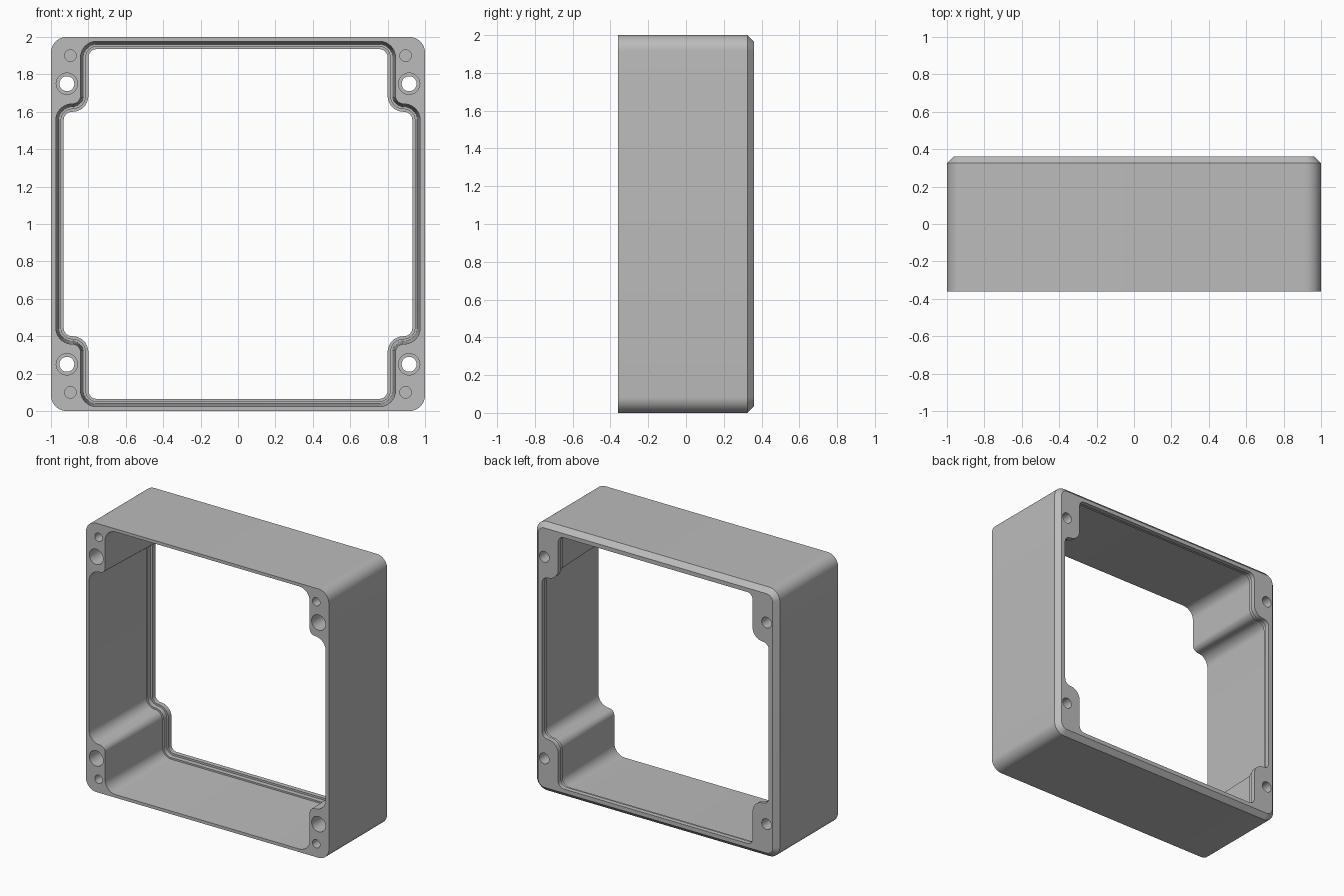
import bpy, bmesh, math
from mathutils import Vector

if "Cube" in bpy.data.objects:
    bpy.data.objects.remove(bpy.data.objects["Cube"])

grey = bpy.data.materials.new("mid grey")
grey.use_nodes = True
colour = (0.5, 0.5, 0.5, 1)
grey.diffuse_color = colour
grey.node_tree.nodes["Principled BSDF"].inputs["Base Color"].default_value = colour

FRONT, BACK = -0.36, 0.36


def rounded(corners, steps=10):
    """Closed outline from (x, z, radius) right-angle corners."""
    pts = []
    for i, (x, z, r) in enumerate(corners):
        p = Vector((x, z))
        a = (Vector(corners[i - 1][:2]) - p).normalized()
        b = (Vector(corners[(i + 1) % len(corners)][:2]) - p).normalized()
        centre = p + (a + b) * r
        for k in range(steps + 1):
            t = math.pi / 2 * k / steps
            pts.append(centre - b * r * math.cos(t) - a * r * math.sin(t))
    return pts


def loft(name, rings):
    """Solid through (y, outline) rings, closed at both ends."""
    bm = bmesh.new()
    loops = [[bm.verts.new((p.x, y, p.y + 1)) for p in pts] for y, pts in rings]
    n = len(loops[0])
    for a, b in zip(loops, loops[1:]):
        for i in range(n):
            bm.faces.new((a[i], a[(i + 1) % n], b[(i + 1) % n], b[i]))
    bm.faces.new(loops[0])
    bm.faces.new(loops[-1])
    bmesh.ops.recalc_face_normals(bm, faces=bm.faces)
    mesh = bpy.data.meshes.new(name)
    bm.to_mesh(mesh)
    bm.free()
    ob = bpy.data.objects.new(name, mesh)
    mesh.materials.append(grey)
    bpy.context.collection.objects.link(ob)
    return ob


def square(h, r):
    return rounded([(h, h, r), (-h, h, r), (-h, -h, r), (h, -h, r)])


def opening(o):
    """Square opening notched around the corner bosses, grown outward by o."""
    w, bx, bz = 0.932 + o, 0.80 + o, 0.60 + o
    inner, outer = 0.045 + o, 0.085 - o
    quarter = [(w, bz, inner), (bx, bz, outer), (bx, w + 0.003, inner)]
    pts = []
    for sx, sz in ((1, 1), (-1, 1), (-1, -1), (1, -1)):
        q = [(sx * x, sz * z, r) for x, z, r in quarter]
        pts += q if sx * sz > 0 else q[::-1]
    return rounded(pts)


def bore(name, x, z, r, y0, y1):
    steps = 32
    ring = [Vector((x + r * math.cos(math.tau * k / steps),
                    z + r * math.sin(math.tau * k / steps))) for k in range(steps)]
    return loft(name, [(y0, ring), (y1, ring)])


# Outer shell with chamfered back edge
frame = loft("enclosure_frame", [(FRONT, square(1, 0.085)),
                                 (0.325, square(1, 0.085)),
                                 (BACK, square(0.965, 0.05))])

# Tapered cavity with a stepped lip at the back
cutters = [loft("cavity_cutter", [
    (FRONT - 0.02, opening(0.042)), (FRONT, opening(0.042)),
    (0.29, opening(0.026)), (0.29, opening(0.014)),
    (0.325, opening(0.014)), (0.325, opening(0)), (BACK + 0.02, opening(0))])]

# Screw holes, counterbores and small blind holes in the bosses
for sx in (1, -1):
    for sz in (1, -1):
        x, z = sx * 0.915, sz * 0.75
        cutters += [
            bore("screw_hole_cutter", x, z, 0.04, FRONT - 0.02, BACK + 0.02),
            bore("counterbore_cutter", x, z, 0.057, FRONT - 0.02, 0.0),
            bore("blind_hole_cutter", sx * 0.896, sz * 0.9, 0.031, FRONT - 0.02, -0.16)]

bpy.context.view_layer.objects.active = frame
for c in cutters:
    mod = frame.modifiers.new("cut", "BOOLEAN")
    mod.operation, mod.solver, mod.object = "DIFFERENCE", "EXACT", c
    bpy.ops.object.modifier_apply(modifier=mod.name)
    bpy.data.objects.remove(c)

# Smooth shading with sharp edges kept
bpy.ops.object.select_all(action="DESELECT")
frame.select_set(True)
bpy.ops.object.shade_smooth_by_angle(angle=math.radians(30))
